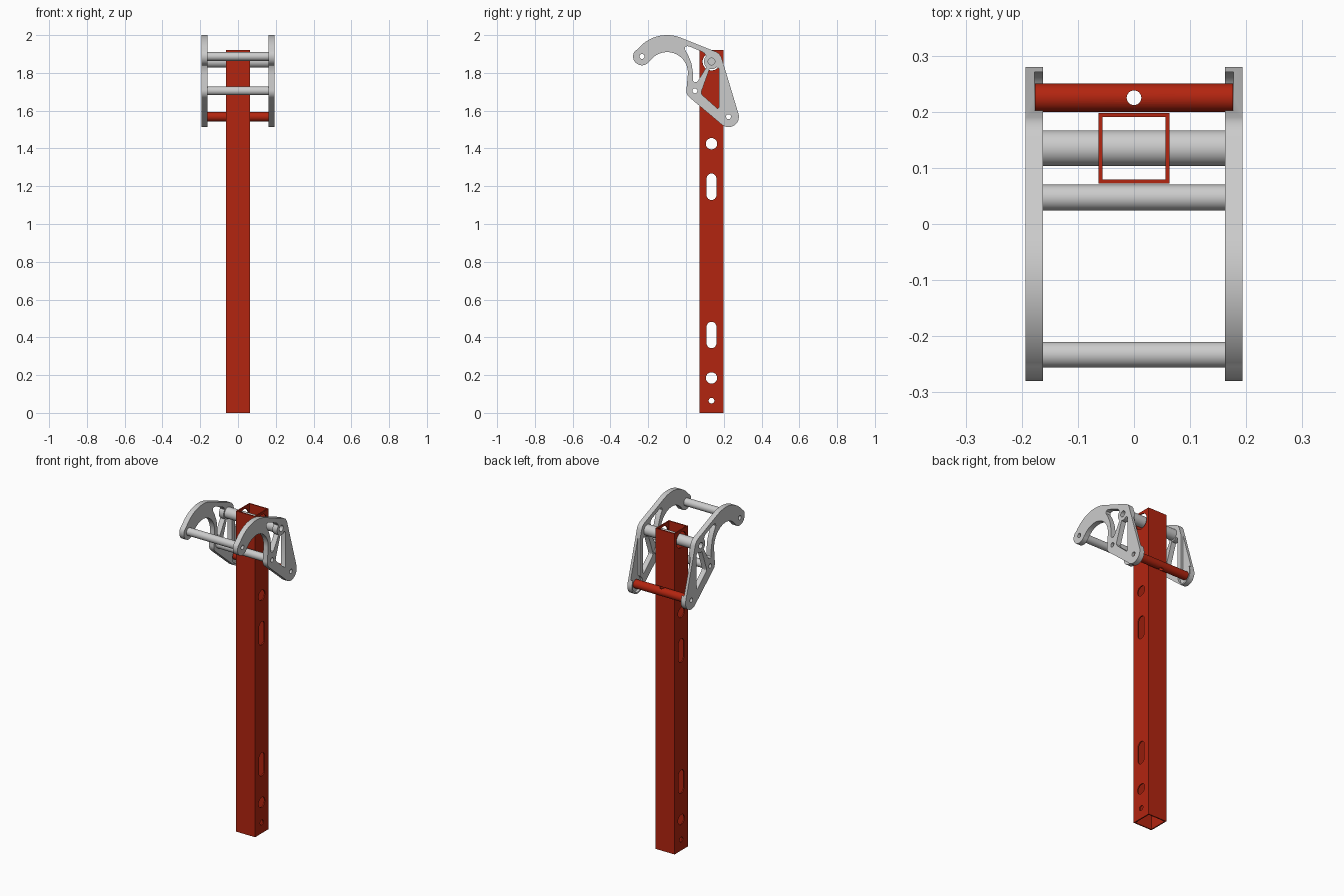
import bpy, bmesh
from math import cos, sin, radians
from mathutils import Matrix

if "Cube" in bpy.data.objects:
    bpy.data.objects.remove(bpy.data.objects["Cube"])

red = bpy.data.materials.new("red_paint")
red.diffuse_color = (0.45, 0.018, 0.005, 1)
red.use_nodes = True
red.node_tree.nodes["Principled BSDF"].inputs["Base Color"].default_value = red.diffuse_color
# Profile-to-world orientation: profile (y, z) pushed along x
SIDE = Matrix(((0, 0, 1, 0), (1, 0, 0, 0), (0, 1, 0, 0), (0, 0, 0, 1)))
UP = Matrix.Identity(4)


def arc(c, r, a0, a1, n=16):
    return [(c[0] + r * cos(radians(a0 + (a1 - a0) * i / n)),
             c[1] + r * sin(radians(a0 + (a1 - a0) * i / n))) for i in range(n + 1)]


def circle(c, r, n=40):
    return arc(c, r, 0, 360, n)[:-1]


def slot(y, z0, z1, r):
    return arc((y, z1 - r), r, 0, 180) + arc((y, z0 + r), r, 180, 360)


def prism(name, loops, a, b, axis=SIDE, mat=None):
    """Fill closed profile loops (inner loops become holes) and extrude from a to b."""
    cu = bpy.data.curves.new(name, 'CURVE')
    cu.dimensions, cu.fill_mode, cu.extrude = '2D', 'BOTH', (b - a) / 2
    for pts in loops:
        s = cu.splines.new('POLY')
        s.points.add(len(pts) - 1)
        for p, q in zip(s.points, pts):
            p.co = (q[0], q[1], 0, 1)
        s.use_cyclic_u = True
    tmp = bpy.data.objects.new("tmp", cu)
    bpy.context.collection.objects.link(tmp)
    dg = bpy.context.evaluated_depsgraph_get()
    me = bpy.data.meshes.new_from_object(tmp.evaluated_get(dg))
    bpy.data.objects.remove(tmp)
    me.transform(axis @ Matrix.Translation((0, 0, (a + b) / 2)))
    bm = bmesh.new()
    bm.from_mesh(me)
    bmesh.ops.remove_doubles(bm, verts=bm.verts, dist=1e-5)
    bmesh.ops.recalc_face_normals(bm, faces=bm.faces)
    bm.to_mesh(me)
    bm.free()
    me.materials.clear()
    if mat:
        me.materials.append(mat)
    ob = bpy.data.objects.new(name, me)
    bpy.context.collection.objects.link(ob)
    return ob


def cut(ob, cutter):
    m = ob.modifiers.new("cut", 'BOOLEAN')
    m.operation, m.solver, m.object = 'DIFFERENCE', 'EXACT', cutter
    bpy.context.view_layer.objects.active = ob
    bpy.ops.object.modifier_apply(modifier=m.name)
    bpy.data.objects.remove(cutter)


def square(h):
    return [(-h, 0.135 - h), (h, 0.135 - h), (h, 0.135 + h), (-h, 0.135 + h)]


# Pivot centres in (y, z)
HOOK, HUB, REAR, MID, BEND = (-.233, 1.887), (.135, 1.86), (.225, 1.568), (.047, 1.705), (-.10, 1.80)

# Square post with round and slotted side holes
post = prism("post", [square(.063), square(.056)], 0, 1.92, UP, red)
for loop in (circle((.135, .065), .015), circle((.135, .185), .03), slot(.135, .343, .482, .026),
             slot(.135, 1.127, 1.267, .026), circle((.135, 1.425), .03), circle(HUB, .047)):
    cut(post, prism("hole", [loop], -.1, .1))

# Hooked side plates with two weight-saving windows
outline = (arc(BEND, .2, 140, 68, 28) + arc(HUB, .057, 68, 15) + arc(REAR, .055, 15, -128)
           + arc(MID, .045, -128, -185) + arc(BEND, .11, -5, 140, 32)
           + arc(HOOK, .047, -28, -212, 24))
upper = ([(-.007, 1.925), (-.004, 1.938), (.008, 1.942), (.02, 1.939), (.088, 1.911), (.098, 1.903)]
         + arc(HUB, .04, 135, 228, 10)
         + [(.066, 1.762), (.058, 1.752), (.046, 1.75), (.037, 1.757), (.037, 1.80), (.029, 1.85), (.012, 1.893)])
lower = ([(.166, 1.612), (.172, 1.614), (.176, 1.622), (.176, 1.82)]
         + arc(HUB, .04, -45, -105, 8)
         + [(.083, 1.705), (.081, 1.694), (.085, 1.684)])
bores = [circle(c, .013) for c in (HOOK, REAR, MID)]
for side, name in ((-1, "left"), (1, "right")):
    a, b = sorted((side * .162, side * .193))
    plate = prism(name + "_hook_plate", [outline, upper, lower, circle(HUB, .018)] + bores, a, b)
    # Inner pocket that receives the rear pin, open along the rear edge
    a, b = sorted((side * .15, side * .177))
    pocket = (arc(REAR, .046, 120, 360, 28) + [(.271, 1.95), (.202, 1.95)])
    cut(plate, prism("pocket", [pocket], a, b))

# Cross tubes and the rear pin
prism("hook_crossbar", [circle(HOOK, .023), circle(HOOK, .013)], -.163, .163)
prism("middle_crossbar", [circle(MID, .023), circle(MID, .013)], -.163, .163)
prism("pivot_tube", [circle(HUB, .032)], -.163, .163)
pin = prism("rear_pin", [circle(REAR, .025), circle(REAR, .013)], -.176, .176, SIDE, red)
cut(pin, prism("pin_hole", [circle((0, .225), .013)], 1.5, 1.65, UP))

# Smooth round surfaces, keep hard edges
for ob in list(bpy.context.scene.objects):
    bpy.ops.object.select_all(action='DESELECT')
    ob.select_set(True)
    bpy.context.view_layer.objects.active = ob
    bpy.ops.object.shade_smooth_by_angle(angle=radians(30))
